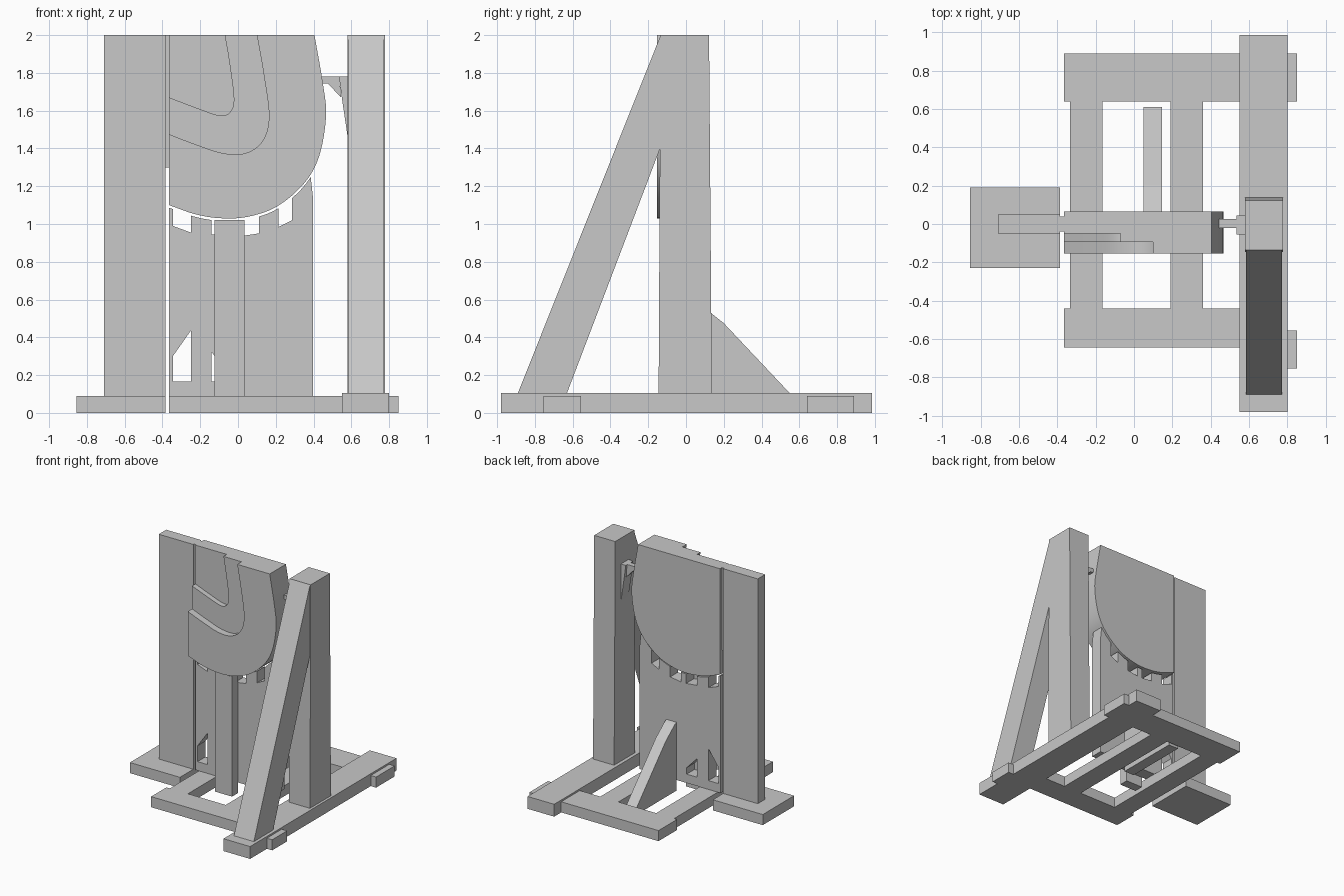
import bpy, bmesh
from mathutils import Vector

cube = bpy.data.objects.get("Cube")
if cube:
    bpy.data.objects.remove(cube)

grey = bpy.data.materials.new("plain grey")
grey.use_nodes = True
grey.diffuse_color = (0.58, 0.58, 0.58, 1)
grey.node_tree.nodes["Principled BSDF"].inputs["Base Color"].default_value = (0.58, 0.58, 0.58, 1)


def prism(name, outline, axis, lo, hi):
    """Extrude a 2D outline along x or y; outline is (y, z) or (x, z)."""
    place = (lambda p, d: (d, *p)) if axis == "x" else (lambda p, d: (p[0], d, p[1]))
    bm = bmesh.new()
    face = bm.faces.new([bm.verts.new(place(p, lo)) for p in outline])
    extruded = bmesh.ops.extrude_face_region(bm, geom=[face])["geom"]
    shift = Vector(place((0, 0), hi - lo))
    bmesh.ops.translate(bm, vec=shift, verts=[v for v in extruded if isinstance(v, bmesh.types.BMVert)])
    bmesh.ops.recalc_face_normals(bm, faces=bm.faces)
    mesh = bpy.data.meshes.new(name)
    bm.to_mesh(mesh)
    bm.free()
    mesh.materials.append(grey)
    ob = bpy.data.objects.new(name, mesh)
    bpy.context.collection.objects.link(ob)
    return ob


def box(name, x, y, z):
    return prism(name, [(x[0], z[0]), (x[1], z[0]), (x[1], z[1]), (x[0], z[1])], "y", *y)


def smooth_path(points, steps=6):
    """Catmull-Rom curve through the points."""
    p = [Vector(q) for q in points]
    p = [2 * p[0] - p[1]] + p + [2 * p[-1] - p[-2]]
    out = []
    for a, b, c, d in zip(p, p[1:], p[2:], p[3:]):
        for i in range(steps):
            t = i / steps
            out.append(0.5 * (2 * b + (c - a) * t + (2 * a - 5 * b + 4 * c - d) * t * t
                              + (3 * b - a - 3 * c + d) * t ** 3))
    return [tuple(q) for q in out + [p[-2]]]


def cut(ob, cutter):
    cutter.hide_render = True
    mod = ob.modifiers.new("cut", "BOOLEAN")
    mod.object = cutter
    mod.solver = "EXACT"
    bpy.context.view_layer.objects.active = ob
    bpy.ops.object.modifier_apply(modifier=mod.name)
    bpy.data.objects.remove(cutter)


# Left post on its own foot, with the strip that joins the rounded block
box("left_foot", (-0.855, -0.385), (-0.23, 0.19), (0, 0.09))
box("left_post", (-0.71, -0.385), (-0.05, 0.05), (0.09, 2))
box("joining_strip", (-0.385, -0.365), (-0.04, 0.04), (1.3, 2))

# Base frame
for name, y in (("front_crossbar", (-0.645, -0.44)), ("back_crossbar", (0.64, 0.89))):
    box(name, (-0.365, 0.55), y, (0, 0.09))
for name, x in (("inner_rail", (-0.335, -0.165)), ("outer_rail", (0.19, 0.36))):
    box(name, x, (-0.44, 0.64), (0, 0.088))
box("side_beam", (0.55, 0.80), (-0.98, 0.985), (0, 0.105))
for name, y in (("front_tab", (-0.755, -0.555)), ("back_tab", (0.64, 0.89))):
    box(name, (0.80, 0.85), y, (0, 0.09))

# Right post, slightly tapered, with its sloping prop
prism("right_post", [(-0.145, 0.105), (0.137, 0.105), (0.122, 2), (-0.135, 2)], "x", 0.58, 0.778)
prism("sloping_prop", [(-0.89, 0.105), (-0.63, 0.105), (-0.137, 1.4), (-0.134, 2)], "x", 0.585, 0.772)

# Rounded block with a stepped, curved recess in the front
rim = smooth_path([(0.405, 2), (0.45, 1.74), (0.466, 1.57), (0.43, 1.36), (0.35, 1.215),
                   (0.21, 1.095), (0.06, 1.04), (-0.08, 1.03), (-0.22, 1.05), (-0.365, 1.1)])
block = prism("rounded_block", [(-0.365, 2)] + rim, "y", -0.153, 0.065)
outer = smooth_path([(0.10, 2), (0.135, 1.8), (0.164, 1.57), (0.13, 1.44), (0.04, 1.375),
                     (-0.08, 1.375), (-0.22, 1.42), (-0.365, 1.475)])
inner = smooth_path([(-0.07, 2), (-0.045, 1.85), (-0.022, 1.66), (-0.045, 1.59),
                     (-0.10, 1.575), (-0.22, 1.615), (-0.365, 1.67)])
for path, depth in ((outer, -0.095), (inner, -0.05)):
    corner = [(-0.42, path[-1][1] + 0.02), (-0.42, 2.1), (path[0][0] - 0.01, 2.1)]
    cut(block, prism("recess_cutter", path + corner, "y", -0.25, depth))

# Cradle panel: its top follows the block, with notches between the teeth
def rim_height(x):
    for a, b in zip(rim, rim[1:]):
        if b[0] <= x <= a[0] and a[1] < 1.5:
            return b[1] + (a[1] - b[1]) * (x - b[0]) / (a[0] - b[0])
    return rim[-1][1]


top = [0.385 - 0.025 * i for i in range(30)] + [-0.365]
panel = prism("cradle_panel", [(-0.365, 0.09), (0.397, 0.09), (0.397, 1.14)]
              + [(x, rim_height(x) - 0.014) for x in top], "y", -0.05, 0.055)
for x0, x1, z0, z1 in ((-0.345, -0.25, 0.99, 0.955), (-0.14, -0.04, 0.945, 0.935),
                       (0.01, 0.11, 0.935, 0.95), (0.215, 0.285, 0.985, 1.02)):
    cut(panel, prism("notch_cutter", [(x0, z0), (x1, z1), (x1, 1.3), (x0, 1.3)], "y", -0.2, 0.2))
for x0, x1, z0, z1 in ((-0.345, -0.25, 0.30, 0.435), (-0.14, -0.045, 0.32, 0.22)):
    cut(panel, prism("window_cutter", [(x0, 0.165), (x1, 0.165), (x1, z1), (x0, z0)], "y", -0.2, 0.2))

# Front rib and back buttress of the panel
box("front_rib", (-0.125, 0.035), (-0.13, -0.05), (0, 1.02))
prism("back_buttress", [(0.055, 0), (0.61, 0), (0.61, 0.04), (0.2, 0.475), (0.08, 0.57), (0.055, 0.58)],
      "x", 0.05, 0.145)

# Pivot pin and its bracket on the right post
box("pivot_pin", (0.43, 0.54), (-0.02, 0.025), (1.745, 1.78))
prism("pin_gusset", [(0.475, 1.745), (0.54, 1.745), (0.545, 1.67)], "y", -0.02, 0.025)
prism("pin_bracket", [(0.535, 1.78), (0.582, 1.78), (0.582, 1.45), (0.548, 1.68)], "y", -0.055, 0.045)

# Smooth the curved rims while keeping the edges sharp
bpy.ops.object.select_all(action="DESELECT")
block.select_set(True)
bpy.context.view_layer.objects.active = block
bpy.ops.object.shade_smooth_by_angle()
